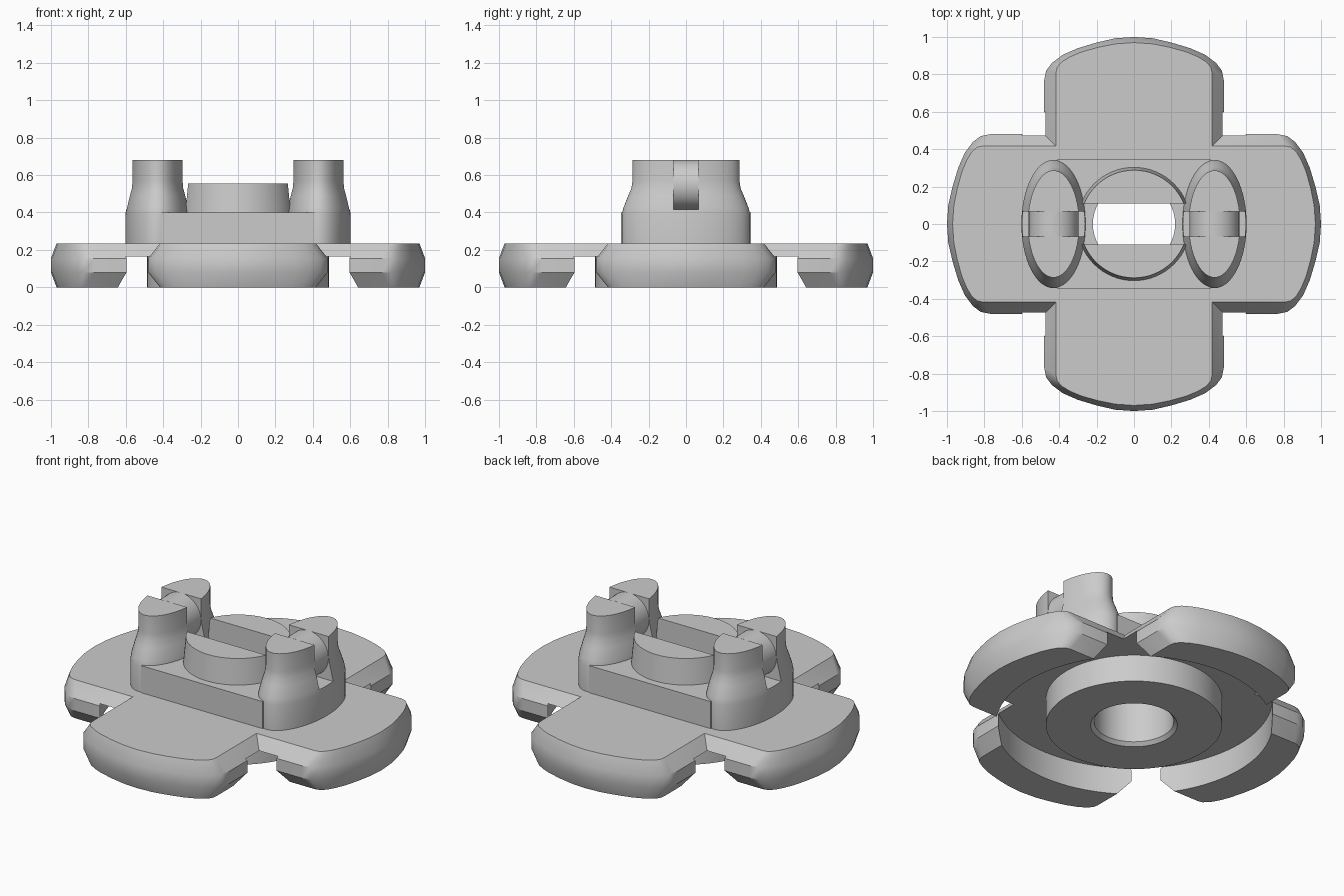
import bpy, bmesh, math

if "Cube" in bpy.data.objects:
    bpy.data.objects.remove(bpy.data.objects["Cube"], do_unlink=True)

grey = bpy.data.materials.new("plain_grey")
grey.use_nodes = True
grey.diffuse_color = (0.6, 0.6, 0.6, 1)
grey.node_tree.nodes["Principled BSDF"].inputs["Base Color"].default_value = (0.6, 0.6, 0.6, 1)


def loft(name, rings, closed=False):
    """Skin a stack of equal-length point rings; cap the ends or close the loop."""
    bm = bmesh.new()
    rows = [[bm.verts.new(p) for p in ring] for ring in rings]
    pairs = list(zip(rows, rows[1:])) + ([(rows[-1], rows[0])] if closed else [])
    for a, b in pairs:
        for i in range(len(a)):
            j = (i + 1) % len(a)
            bm.faces.new((a[i], a[j], b[j], b[i]))
    if not closed:
        bm.faces.new(rows[0][::-1])
        bm.faces.new(rows[-1])
    bmesh.ops.recalc_face_normals(bm, faces=bm.faces)
    mesh = bpy.data.meshes.new(name)
    bm.to_mesh(mesh)
    bm.free()
    obj = bpy.data.objects.new(name, mesh)
    bpy.context.collection.objects.link(obj)
    mesh.materials.append(grey)
    return obj


def ellipse(rx, ry, z, cx=0, n=64):
    return [(cx + rx * math.cos(2 * math.pi * i / n),
             ry * math.sin(2 * math.pi * i / n), z) for i in range(n)]


def box(name, x0, x1, y, z0, z1):
    return loft(name, [[(x0, -y, z), (x1, -y, z), (x1, y, z), (x0, y, z)] for z in (z0, z1)])


def combine(obj, other, operation):
    mod = obj.modifiers.new(operation.lower(), "BOOLEAN")
    mod.operation, mod.object, mod.solver = operation, other, "EXACT"
    bpy.context.view_layer.objects.active = obj
    bpy.ops.object.modifier_apply(modifier=mod.name)
    bpy.data.objects.remove(other, do_unlink=True)


def mirrored(quarter):
    """Complete a quarter outline, running from the side to the tip, over both axes."""
    half = quarter + [(-x, y) for x, y in quarter[-2::-1]]
    return half + [(-x, -y) for x, y in half]


# Cross-shaped base: two round-ended bars with sloped rims
wide = mirrored([(.48, .77), (.47, .82), (.44, .86), (.38, .905), (.3, .94),
                 (.2, .97), (.1, .993), (0, 1)])
inset = mirrored([(.417, .81), (.41, .84), (.385, .868), (.34, .895), (.28, .92),
                  (.19, .945), (.1, .963), (0, .97)])
levels = [(inset, 0), (wide, .08), (wide, .155), (inset, .235)]
base = loft("cross_base", [[(x, y, z) for x, y in o] for o, z in levels])
cross_bar = loft("cross_bar", [[(-y, x, z) for x, y in o] for o, z in levels])
combine(base, cross_bar, "UNION")

# Ring groove underneath and chamfered centre hole
groove = loft("groove", [ellipse(r, r, z, n=96) for r, z in
                         ((.487, -.1), (.487, .165), (.765, .165), (.765, -.1))], True)
combine(base, groove, "DIFFERENCE")


def hole():
    return loft("hole", [ellipse(r, r, z) for r, z in
                         ((.26, -.02), (.22, .02), (.22, .5))])


combine(base, hole(), "DIFFERENCE")

# Raised block between the pillars
block = box("centre_block", -.41, .41, .347, .235, .4)
combine(block, hole(), "DIFFERENCE")

# Slightly tapered disc split by a wide slot
disc = loft("split_disc", [ellipse(.303, .303, .4), ellipse(.288, .288, .555)])
combine(disc, box("disc_slot", -.5, .5, .11, .3, .7), "DIFFERENCE")
parts = [base, block, disc]

# Oval pillars, each slotted around a horizontal round pin
for side, cx in (("left", .43), ("right", -.43)):
    flare = ((1, .235), (1, .39), (.97, .425), (.88, .49), (.82, .53), (.8, .57), (.8, .68))
    pillar = loft(side + "_pillar", [
        ellipse(.172 * s, .343 * (s + (1 - s) * .17), z, cx) for s, z in flare])
    combine(pillar, box("pillar_slot", cx - .3, cx + .3, .067, .415, .8), "DIFFERENCE")
    pin = loft(side + "_pin", [[(cx + x, y, .548 + z) for x, z, _ in ellipse(.133, .133, 0)]
                               for y in (-.067, .067)])
    parts += [pillar, pin]

bpy.ops.object.select_all(action="DESELECT")
for part in parts:
    part.select_set(True)
bpy.context.view_layer.objects.active = base
bpy.ops.object.shade_smooth_by_angle(angle=math.radians(30))
